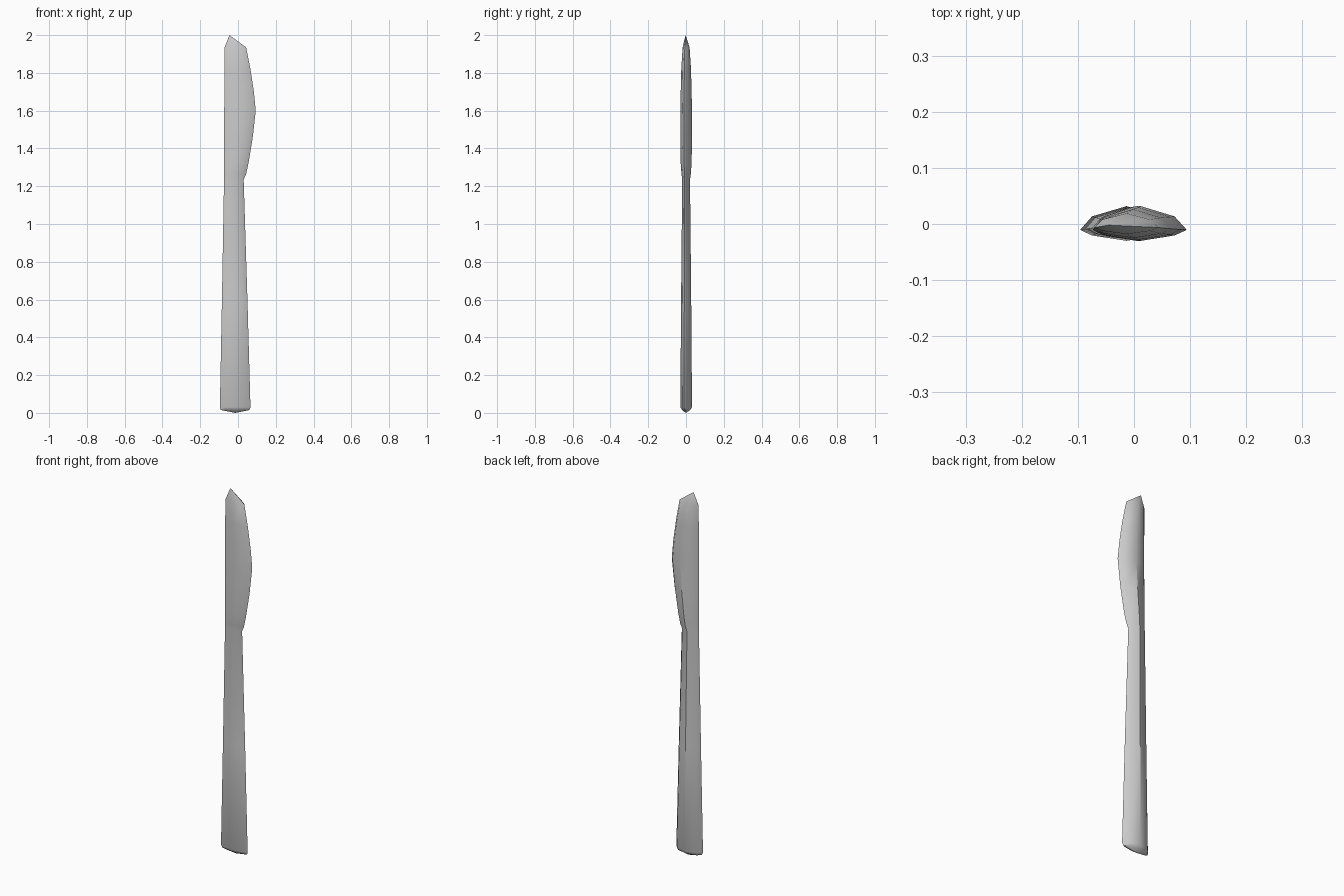
import bpy, bmesh

if "Cube" in bpy.data.objects:
    bpy.data.objects.remove(bpy.data.objects["Cube"])

# Eight-sided lens section: (fraction across width, y as fraction of half thickness)
SECTION = [(0, -0.35), (0.13, -0.68), (0.51, -1), (0.87, -0.68),
           (1, -0.35), (0.87, 0.45), (0.51, 1.06), (0.13, 0.45)]


def loft(name, stations, bottom, top):
    """Skin sections (z, left, right, half thickness) and close with end points."""
    bm = bmesh.new()
    rings = [[bm.verts.new((l + (r - l) * u, v * t, z)) for u, v in SECTION]
             for z, l, r, t in stations]
    n = len(SECTION)
    for a, b in zip(rings, rings[1:]):
        for i in range(n):
            j = (i + 1) % n
            bm.faces.new((a[i], a[j], b[j], b[i]))
    for ring, tip in ((rings[0], bottom), (rings[-1], top)):
        p = bm.verts.new(tip)
        for i in range(n):
            bm.faces.new((ring[i], ring[(i + 1) % n], p))
    bmesh.ops.recalc_face_normals(bm, faces=bm.faces)
    mesh = bpy.data.meshes.new(name)
    bm.to_mesh(mesh)
    bm.free()
    obj = bpy.data.objects.new(name, mesh)
    bpy.context.collection.objects.link(obj)
    bpy.context.view_layer.objects.active = obj
    obj.select_set(True)
    bpy.ops.object.shade_smooth_by_angle(angle=0.6)
    obj.select_set(False)


# Knife: tapered handle, narrow neck, bellied blade and pointed tip
loft("table_knife", [
    (0.015, -0.091, 0.060, 0.021),
    (0.030, -0.096, 0.066, 0.030),
    (0.600, -0.085, 0.050, 0.026),
    (1.235, -0.074, 0.030, 0.020),
    (1.265, -0.073, 0.043, 0.024),
    (1.320, -0.073, 0.055, 0.028),
    (1.450, -0.073, 0.077, 0.030),
    (1.600, -0.073, 0.094, 0.030),
    (1.700, -0.072, 0.084, 0.028),
    (1.820, -0.072, 0.066, 0.025),
    (1.935, -0.071, 0.043, 0.018),
], (-0.015, 0, 0), (-0.045, -0.002, 2.0))
